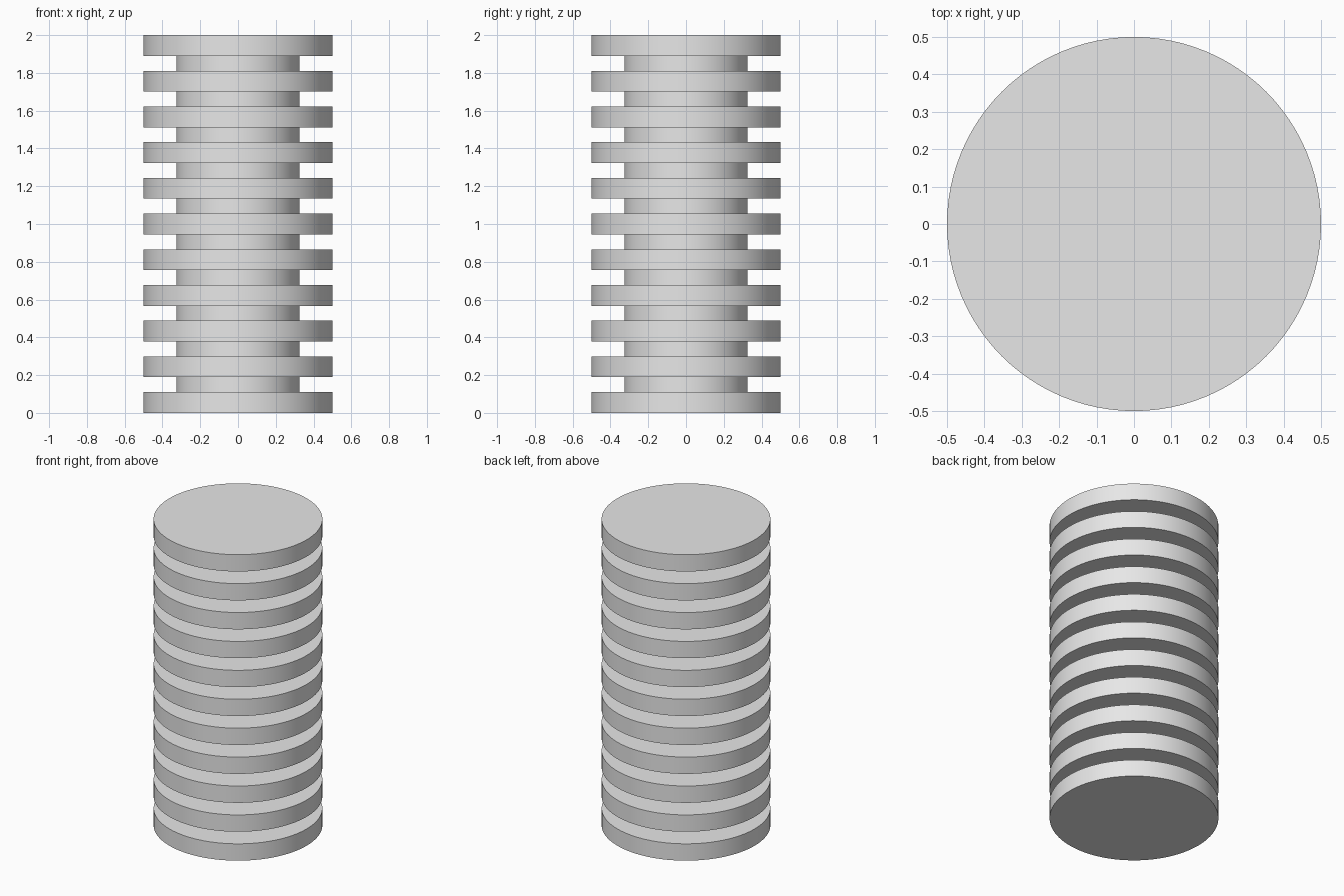
import bpy
import bmesh
from math import radians, tau
from mathutils import Vector

cube = bpy.data.objects.get("Cube")
if cube:
    bpy.data.objects.remove(cube, do_unlink=True)

DISCS = 11
HEIGHT = 2.0
DISC_HEIGHT = 0.11
DISC_RADIUS = 0.5
CORE_RADIUS = 0.326
SIDES = 96
PITCH = (HEIGHT - DISC_HEIGHT) / (DISCS - 1)

# Plain grey material
grey = bpy.data.materials.new("light_grey")
grey.use_nodes = True
color = (0.8, 0.8, 0.8, 1.0)
grey.diffuse_color = color
grey.node_tree.nodes["Principled BSDF"].inputs["Base Color"].default_value = color

# Stepped profile: wide discs separated by narrow core sections
profile = []
for i in range(DISCS):
    low = i * PITCH
    high = low + DISC_HEIGHT
    if i > 0:
        profile.append((CORE_RADIUS, low))
    profile += [(DISC_RADIUS, low), (DISC_RADIUS, high)]
    if i < DISCS - 1:
        profile.append((CORE_RADIUS, high))

# Turn the profile around z and close both ends
bm = bmesh.new()
verts = [bm.verts.new((r, 0, z)) for r, z in profile]
edges = [bm.edges.new(pair) for pair in zip(verts, verts[1:])]
bmesh.ops.spin(bm, geom=verts + edges, cent=Vector(), axis=Vector((0, 0, 1)),
               angle=tau, steps=SIDES, use_merge=True)
bmesh.ops.remove_doubles(bm, verts=bm.verts[:], dist=0.0001)
bmesh.ops.holes_fill(bm, edges=[e for e in bm.edges if e.is_boundary], sides=0)
bmesh.ops.recalc_face_normals(bm, faces=bm.faces[:])

mesh = bpy.data.meshes.new("ribbed_column")
bm.to_mesh(mesh)
bm.free()
mesh.materials.append(grey)

column = bpy.data.objects.new("ribbed_column", mesh)
bpy.context.collection.objects.link(column)
bpy.ops.object.select_all(action="DESELECT")
column.select_set(True)
bpy.context.view_layer.objects.active = column
bpy.ops.object.shade_smooth_by_angle(angle=radians(30))
